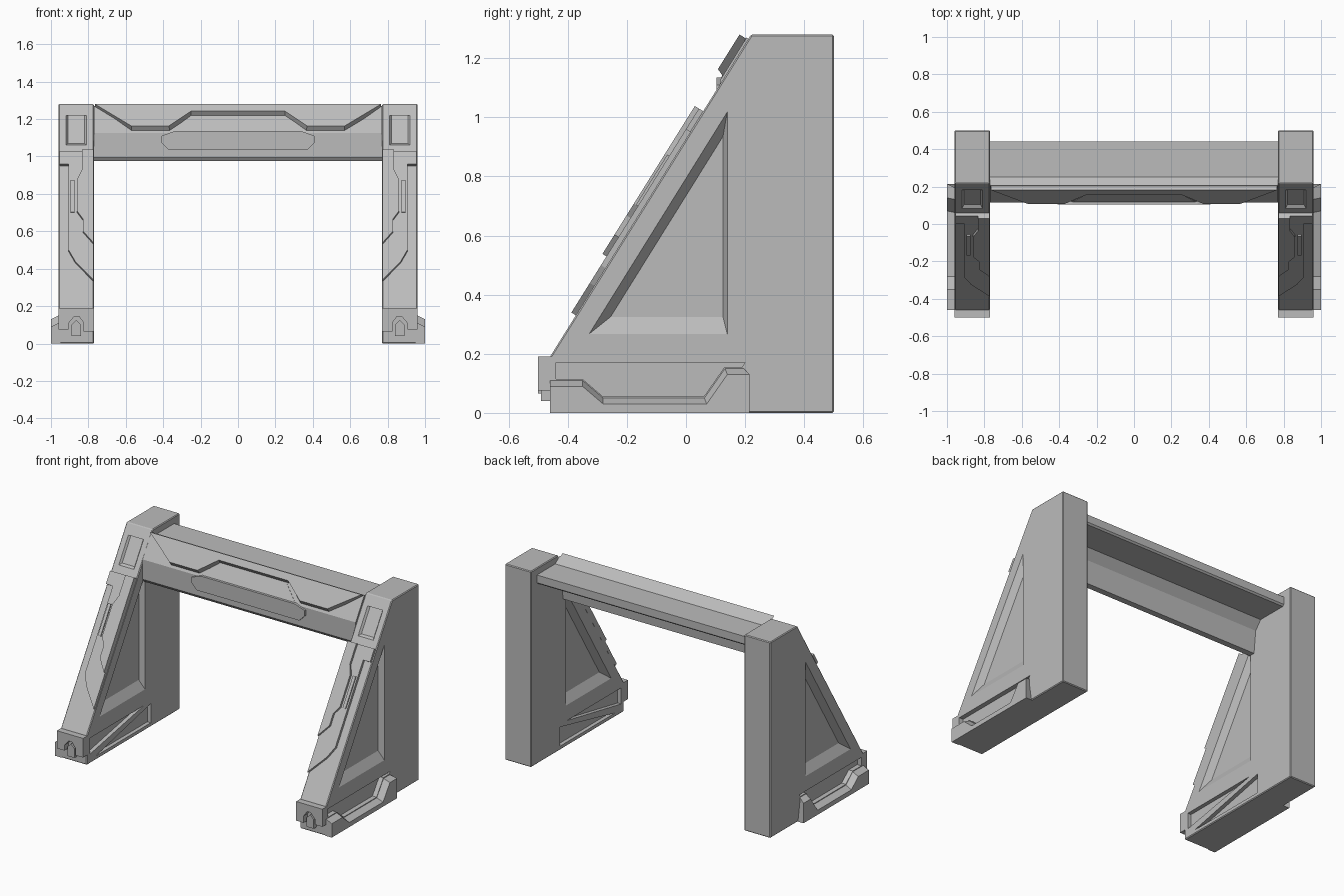
import bpy, bmesh
from mathutils import Vector

cube = bpy.data.objects.get("Cube")
if cube:
    bpy.data.objects.remove(cube, do_unlink=True)

GREY = (0.5, 0.5, 0.5, 1)
metal = bpy.data.materials.new("plain_grey_metal")
metal.use_nodes = True
metal.diffuse_color = GREY
metal.node_tree.nodes["Principled BSDF"].inputs["Base Color"].default_value = GREY

SLOPE = 1.6
NORMAL = Vector((0, -SLOPE, 1)).normalized()


def side(s):
    """Points are (y, z), depth runs along x."""
    return lambda u, v, d: Vector((s * d, u, v))


def front(s):
    """Points are (x, z), depth runs along y."""
    return lambda u, v, d: Vector((s * u, d, v))


def ramp(s):
    """Points are (x, z) on the sloping face, depth is height above it."""
    return lambda u, v, d: Vector((s * u, -0.46 + (v - 0.19) / SLOPE, v)) + NORMAL * d


def loft(name, place, ring_a, da, db, ring_b=None, bevel=0):
    bm = bmesh.new()
    ring_b = ring_b or ring_a
    a = [bm.verts.new(place(u, v, da)) for u, v in ring_a]
    b = [bm.verts.new(place(u, v, db)) for u, v in ring_b]
    bm.faces.new(a)
    bm.faces.new(b[::-1])
    for i in range(len(a)):
        j = (i + 1) % len(a)
        bm.faces.new((a[j], a[i], b[i], b[j]))
    bmesh.ops.recalc_face_normals(bm, faces=bm.faces)
    if bevel:
        bmesh.ops.bevel(bm, geom=bm.edges[:], offset=bevel, segments=1, affect='EDGES')
    mesh = bpy.data.meshes.new(name)
    bm.to_mesh(mesh)
    bm.free()
    mesh.materials.append(metal)
    ob = bpy.data.objects.new(name, mesh)
    bpy.context.collection.objects.link(ob)
    return ob


def carve(ob, cutters):
    for c in cutters:
        c.hide_render = True
        mod = ob.modifiers.new("recess", 'BOOLEAN')
        mod.operation, mod.solver, mod.object = 'DIFFERENCE', 'EXACT', c
    graph = bpy.context.evaluated_depsgraph_get()
    ob_mesh = bpy.data.meshes.new_from_object(ob.evaluated_get(graph))
    ob.modifiers.clear()
    ob.data = ob_mesh
    for c in cutters:
        bpy.data.objects.remove(c, do_unlink=True)


INNER, OUTER = 0.77, 0.96
LEG = [(-0.46, 0), (0.5, 0), (0.5, 1.28), (0.22, 1.28), (-0.46, 0.19)]
TRIANGLE = [(-0.33, 0.265), (0.14, 0.265), (0.14, 1.02)]
TRIANGLE_FLOOR = [(-0.255, 0.325), (0.125, 0.325), (0.125, 0.935)]
# Stepped line along the top of the foot plate
STEP_HIGH = [(0.19, 0.155), (0.13, 0.155), (0.06, 0.055), (-0.28, 0.055), (-0.35, 0.115)]
STEP_LOW = [(0.215, 0.13), (0.14, 0.13), (0.07, 0.03), (-0.28, 0.03), (-0.35, 0.09)]
# Two triangular pockets on the inside of the foot, split by a diagonal bar
POCKETS = [[(-0.43, 0.06), (-0.43, 0.165), (0.13, 0.165)],
           [(-0.37, 0.025), (0.2, 0.025), (0.2, 0.15)]]
WINDOW = [(0.81, 1.06), (0.92, 1.06), (0.92, 1.24), (0.81, 1.24)]
WINDOW_FLOOR = [(0.82, 1.075), (0.91, 1.075), (0.91, 1.225), (0.82, 1.225)]
PLATE = [(0.772, 0.33), (0.87, 0.43), (0.905, 0.49), (0.905, 0.95),
         (0.955, 0.95), (0.955, 1.02), (0.772, 1.02)]
RIDGE = [(0.772, 0.52), (0.83, 0.585), (0.83, 0.65), (0.86, 0.69), (0.86, 0.86),
         (0.835, 0.91), (0.835, 1.02), (0.772, 1.02)]
SLAT = [(0.875, 0.69), (0.895, 0.69), (0.895, 0.86), (0.875, 0.86)]
TOE = [(INNER, 0.065), (0.825, 0.065), (0.825, 0.11), (0.85, 0.145), (0.875, 0.145),
       (0.905, 0.11), (0.905, 0.075), (OUTER, 0.075), (OUTER, 0.19), (INNER, 0.19)]
TOE_CORE = [(0.84, 0.04), (0.89, 0.04), (0.89, 0.1), (0.865, 0.125), (0.84, 0.1)]

for s, word in ((1, "left"), (-1, "right")):
    # Leg with its recessed panels
    leg = loft(word + "_leg", side(s), LEG, INNER, OUTER, bevel=0.005)
    cuts = []
    for face, inward in ((OUTER, -1), (INNER, 1)):
        # start a hair outside the face so the cut is clean
        cuts.append(loft("cutter", side(s), TRIANGLE, face - inward * 0.001,
                         face + inward * 0.035, TRIANGLE_FLOOR))
    cuts.append(loft("cutter", side(s), [(-0.44, 0.17), (0.2, 0.17)] + STEP_HIGH
                     + [(-0.44, 0.115)], OUTER - 0.03, OUTER + 0.01))
    for pocket in POCKETS:
        cuts.append(loft("cutter", side(s), pocket, INNER - 0.01, INNER + 0.025))
    cuts.append(loft("cutter", ramp(s), WINDOW, 0.001, -0.012, WINDOW_FLOOR))
    carve(leg, cuts)

    # Foot plate and toe
    loft(word + "_foot_plate", side(s), [(-0.46, 0), (0.215, 0)] + STEP_HIGH + [(-0.46, 0.115)],
         OUTER - 0.01, 1.0, [(-0.46, 0), (0.215, 0)] + STEP_LOW + [(-0.46, 0.09)])
    loft(word + "_toe", front(s), TOE, -0.5, -0.44)
    loft(word + "_toe_core", front(s), TOE_CORE, -0.49, -0.44)

    # Layered armour on the sloping face
    loft(word + "_slope_plate", ramp(s), PLATE, -0.01, 0.018)
    loft(word + "_slope_ridge", ramp(s), RIDGE, 0.0, 0.034)
    loft(word + "_slope_slat", ramp(s), SLAT, 0.0, 0.026)

# Crossbeam: bent front wall with a flat shelf behind
BEAM = [(0.205, 1.27), (0.115, 1.125), (0.115, 0.995), (0.13, 0.975), (0.17, 0.975),
        (0.185, 1.12), (0.23, 1.175), (0.43, 1.175), (0.44, 1.185), (0.44, 1.235), (0.25, 1.235)]
loft("crossbeam", side(1), BEAM, -INNER, INNER)


def mirrored(half):
    return half + [(-x, z) for x, z in reversed(half)]


# Raised trim along the beam's top edge
TRIM = mirrored([(0.765, 1.262), (0.57, 1.145), (0.37, 1.145), (0.25, 1.225)])
TRIM_TOP = mirrored([(0.765, 1.262), (0.57, 1.125), (0.36, 1.125), (0.25, 1.205)])
loft("beam_trim", ramp(1), TRIM_TOP, -0.02, 0.034, TRIM)

# Central panel, following the bend of the beam
loft("beam_panel_upper", ramp(1),
     mirrored([(0.235, 1.21), (0.34, 1.12)]), -0.02, 0.01)
loft("beam_panel_lower", front(1),
     mirrored([(0.34, 1.135), (0.41, 1.11), (0.41, 1.075), (0.37, 1.035)]), 0.103, 0.15)
